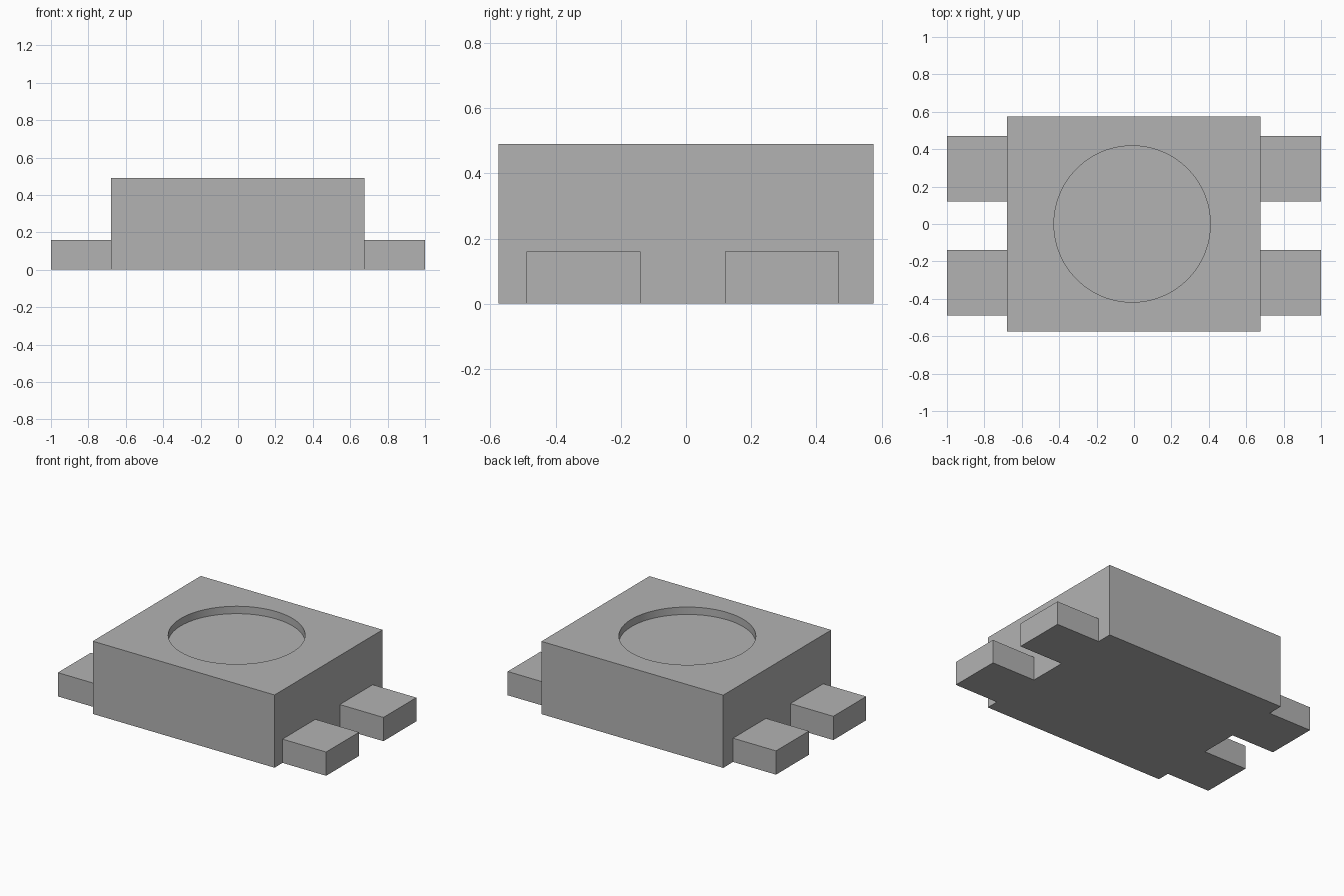
import bpy

if "Cube" in bpy.data.objects:
    bpy.data.objects.remove(bpy.data.objects["Cube"], do_unlink=True)

# Single grey material
grey = bpy.data.materials.new("plain_grey")
grey.use_nodes = True
colour = (0.45, 0.45, 0.45, 1)
grey.diffuse_color = colour
grey.node_tree.nodes["Principled BSDF"].inputs["Base Color"].default_value = colour


def box(name, x, y, z):
    """Box from (low, high) ranges on each axis."""
    ranges = (x, y, z)
    bpy.ops.mesh.primitive_cube_add(size=1, location=[(a + b) / 2 for a, b in ranges])
    obj = bpy.context.object
    obj.name = name
    obj.scale = [b - a for a, b in ranges]
    bpy.ops.object.transform_apply(location=False, rotation=False, scale=True)
    obj.data.materials.append(grey)
    return obj


BODY_X = (-0.68, 0.675)
BODY_TOP = 0.49
LEAD_TOP = 0.16
RECESS_DEPTH = 0.05

# Body block
body = box("body", BODY_X, (-0.575, 0.575), (0, BODY_TOP))

# Shallow round recess in the top
bpy.ops.mesh.primitive_cylinder_add(
    vertices=96, radius=0.418, depth=2 * RECESS_DEPTH, location=(-0.01, 0, BODY_TOP))
cutter = bpy.context.object
cutter.name = "recess_cutter"
cutter.hide_render = True
cutter.data.materials.append(grey)

cut = body.modifiers.new("recess", "BOOLEAN")
cut.operation = "DIFFERENCE"
cut.solver = "EXACT"
cut.object = cutter

bpy.ops.object.select_all(action="DESELECT")
body.select_set(True)
bpy.context.view_layer.objects.active = body
bpy.ops.object.modifier_apply(modifier=cut.name)
bpy.data.objects.remove(cutter, do_unlink=True)
bpy.ops.object.shade_smooth_by_angle(angle=0.5)

# Four leads, two on each side
for side, x in (("right", (-1, BODY_X[0])), ("left", (BODY_X[1], 1))):
    for end, y in (("front", (-0.49, -0.14)), ("back", (0.12, 0.47))):
        box(f"{end}_{side}_lead", x, y, (0, LEAD_TOP))
